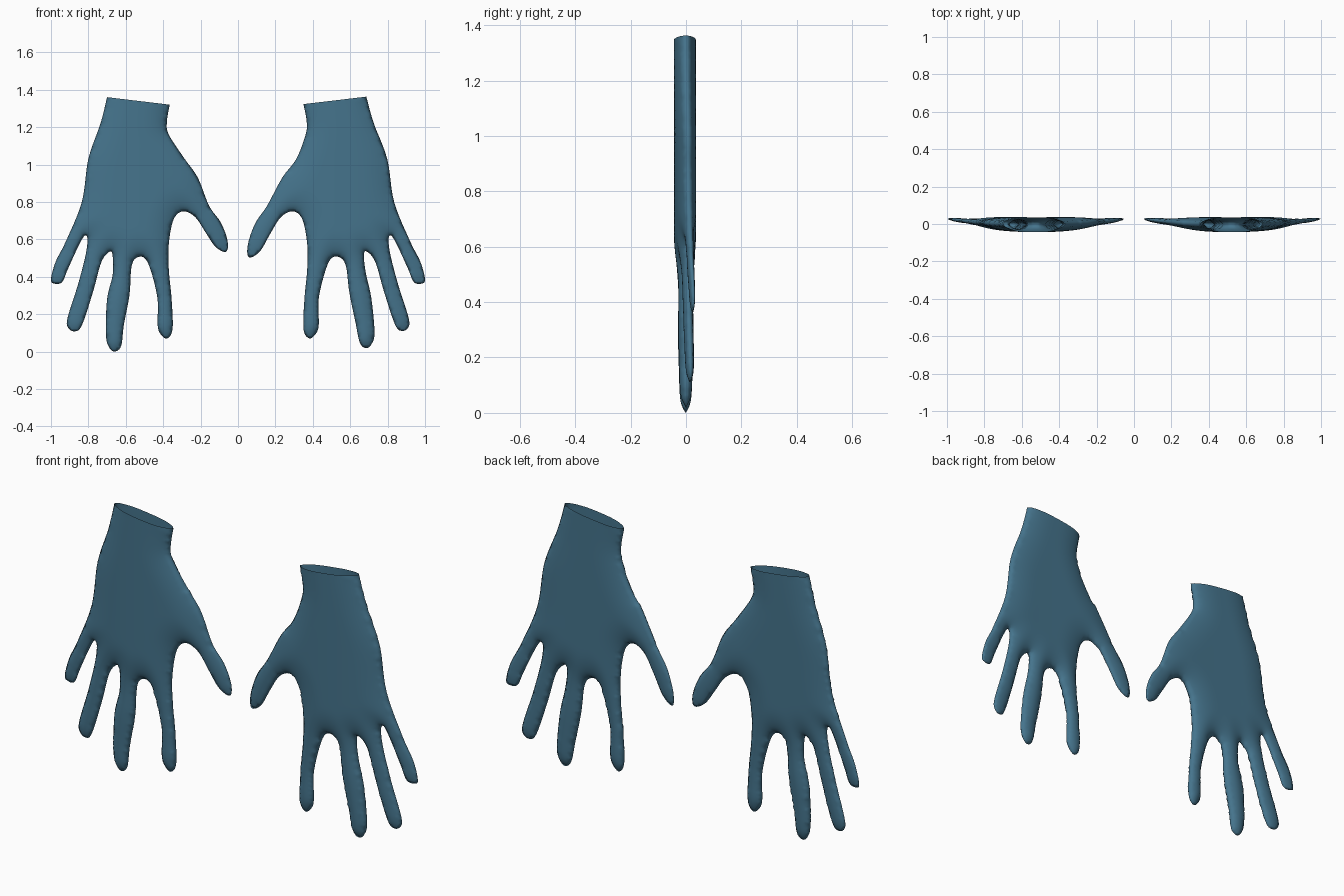
import bpy, bmesh, math
from mathutils import Vector, kdtree, geometry

if "Cube" in bpy.data.objects:
    bpy.data.objects.remove(bpy.data.objects["Cube"])

mat = bpy.data.materials.new("glove blue")
mat.diffuse_color = (0.06, 0.175, 0.265, 1)
mat.use_nodes = True
mat.node_tree.nodes["Principled BSDF"].inputs["Base Color"].default_value = mat.diffuse_color

# Glove silhouette (x, z), from outer cuff corner round the fingers to inner cuff corner
OUTLINE = [
    (-.70, 1.36), (-.735, 1.22), (-.80, 1.03), (-.835, .80), (-.92, .59),
    # little finger
    (-.975, .48), (-1.0, .385), (-.98, .363), (-.94, .372), (-.91, .44), (-.855, .56), (-.82, .62),
    # ring finger
    (-.805, .60), (-.815, .515), (-.855, .36), (-.91, .185), (-.91, .13), (-.875, .108),
    (-.835, .14), (-.775, .32), (-.73, .48), (-.685, .535),
    # middle finger
    (-.67, .51), (-.67, .41), (-.70, .28), (-.706, .09), (-.69, .025), (-.66, .0),
    (-.625, .03), (-.61, .145), (-.58, .305), (-.57, .45), (-.545, .50),
    # index finger
    (-.50, .50), (-.465, .43), (-.43, .28), (-.43, .145), (-.415, .095), (-.38, .07),
    (-.35, .12), (-.355, .28), (-.37, .44), (-.37, .575), (-.345, .705), (-.295, .75),
    # thumb
    (-.23, .72), (-.175, .64), (-.125, .565), (-.075, .533), (-.055, .55), (-.06, .61),
    (-.095, .695), (-.155, .78), (-.215, .93), (-.285, 1.03), (-.37, 1.16), (-.38, 1.23), (-.365, 1.32)]

# Small pose differences of the second glove: (x, z, dx, dz, radius)
NUDGES = [(.66, .05, .028, .02, .15), (.63, .35, .02, .01, .12), (.08, .54, -.005, -.03, .12),
          (.25, 1.0, .035, 0, .12), (.52, 1.36, -.02, .004, .3)]
STEP = .014


def nudge(x, z):
    dx = dz = 0
    for cx, cz, mx, mz, r in NUDGES:
        w = math.exp(-((x - cx) ** 2 + (z - cz) ** 2) / r ** 2)
        dx, dz = dx + mx * w, dz + mz * w
    return x + dx, z + dz


def spline(pts, n=6):
    """Catmull-Rom curve through an open list of points."""
    p = [Vector(q) for q in [pts[0]] + pts + [pts[-1]]]
    out = []
    for a, b, c, d in zip(p, p[1:], p[2:], p[3:]):
        for i in range(n):
            t = i / n
            out.append(.5 * (2 * b + (c - a) * t + (2 * a - 5 * b + 4 * c - d) * t * t
                             + (3 * b - a - 3 * c + d) * t ** 3))
    return out + [p[-1]]


def inside(x, z, loop):
    hit = False
    for a, b in zip(loop, loop[1:] + loop[:1]):
        if (a.y > z) != (b.y > z) and x < a.x + (b.x - a.x) * (z - a.y) / (b.y - a.y):
            hit = not hit
    return hit


def make_glove(name, pts):
    rim = spline(pts)
    cuff = [rim[-1].lerp(rim[0], i / 24) for i in range(1, 24)]
    loop = rim + cuff
    # distance lookups: closed sides, and the open cuff edge
    dense = [a.lerp(b, i / 8) for a, b in zip(rim, rim[1:]) for i in range(8)] + [rim[-1]]

    def tree(points):
        t = kdtree.KDTree(len(points))
        for i, q in enumerate(points):
            t.insert((q.x, q.y, 0), i)
        t.balance()
        return lambda x, z: t.find((x, z, 0))[2]
    side_d, cuff_d = tree(dense), tree(cuff)

    # fill the silhouette with an even triangle mesh
    grid = []
    x0 = min(p.x for p in loop)
    for j in range(int(1.4 / (STEP * .866))):
        z = j * STEP * .866
        for i in range(int(1 / STEP)):
            x = x0 + (i + .5 * (j % 2)) * STEP
            if side_d(x, z) > STEP * .5 and cuff_d(x, z) > STEP * .6 and inside(x, z, loop):
                grid.append(Vector((x, z)))
    n = len(loop)
    res = geometry.delaunay_2d_cdt(loop + grid, [(i, (i + 1) % n) for i in range(n)], [], 1, 1e-6)
    verts, faces = res[0], res[2]
    faces = [f for f in faces
             if inside(sum(verts[i].x for i in f) / 3, sum(verts[i].y for i in f) / 3, loop)]

    # rounded thickness that grows with distance from the sides, then relaxed
    near = [set() for _ in verts]
    for f in faces:
        for i in f:
            near[i].update(k for k in f if k != i)
    dist = [side_d(v.x, v.y) for v in verts]
    fixed = [d < 1e-4 for d in dist]
    sq = [0 if e else 1 - (1 - min(d, .14) / .14) ** 2 for d, e in zip(dist, fixed)]
    for _ in range(8):
        sq = [s if e or not nb else .5 * s + .5 * sum(sq[k] for k in nb) / len(nb)
              for s, e, nb in zip(sq, fixed, near)]

    # front and back skins share the side edge and stay open at the cuff
    bm = bmesh.new()
    front, back = [], []
    for v, s, e in zip(verts, sq, fixed):
        t = min(1, abs(abs(v.x) - .52) / .47)
        mid = -.004 + .031 * t * t
        h = .04 * (1 - .6 * t * t) * math.sqrt(s)
        front.append(bm.verts.new((v.x, mid - h, v.y)))
        back.append(front[-1] if e else bm.verts.new((v.x, mid + h, v.y)))
    for f in faces:
        for skin, order in ((front, f), (back, f[::-1])):
            vs = [skin[i] for i in order]
            if not bm.faces.get(vs):
                bm.faces.new(vs).smooth = True
    bmesh.ops.delete(bm, geom=[v for v in bm.verts if not v.link_faces], context='VERTS')
    bmesh.ops.recalc_face_normals(bm, faces=bm.faces[:])
    # make sure normals point outwards: front skin faces -y
    if sum(f.normal.y * f.calc_center_median().y * f.calc_area() for f in bm.faces) < 0:
        bmesh.ops.reverse_faces(bm, faces=bm.faces[:])
    me = bpy.data.meshes.new(name)
    bm.to_mesh(me)
    bm.free()
    me.materials.append(mat)
    bpy.context.collection.objects.link(bpy.data.objects.new(name, me))


make_glove("left_glove", OUTLINE)
make_glove("right_glove", [nudge(-x, z) for x, z in OUTLINE])
